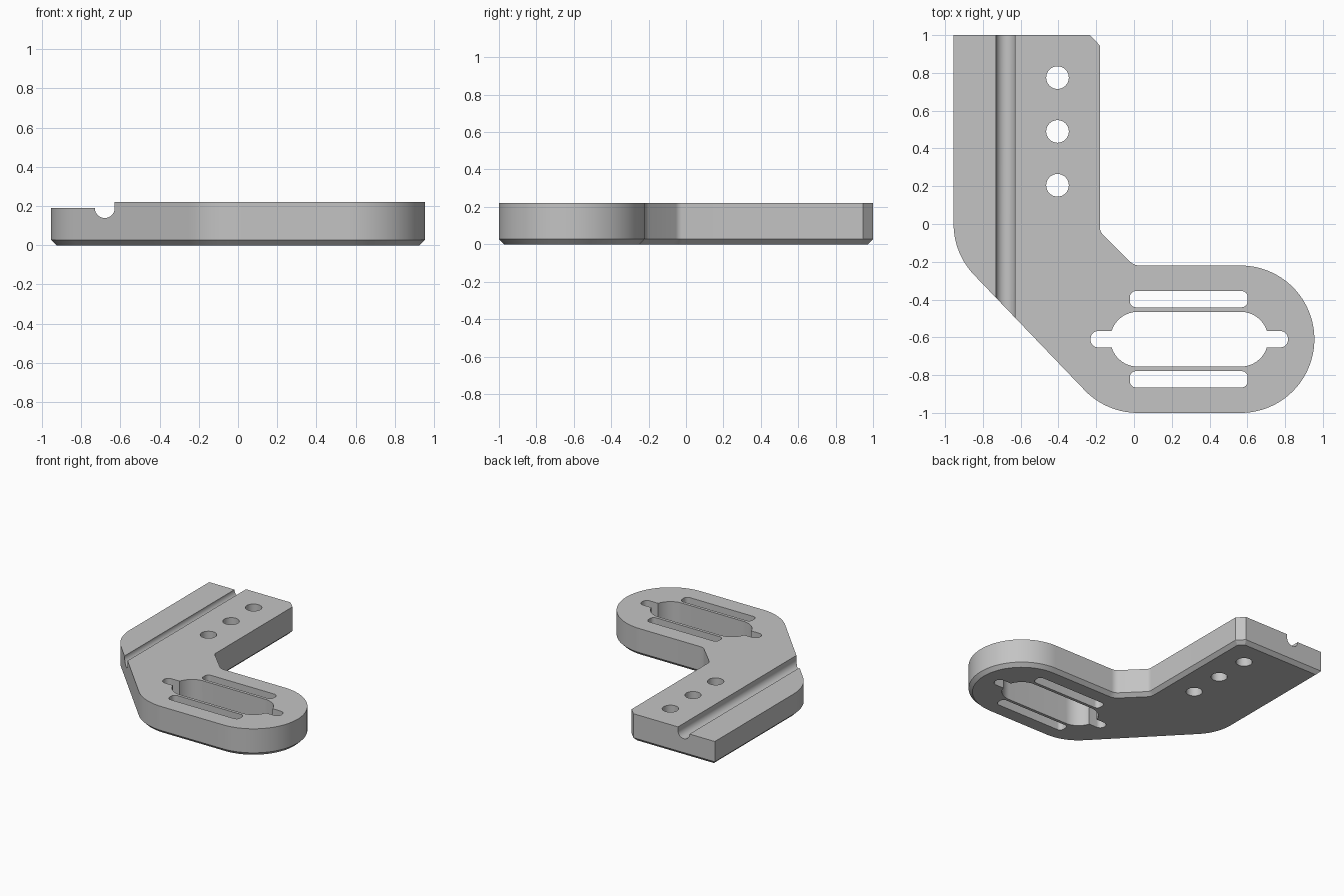
import bpy, bmesh, math
from mathutils import Vector

if "Cube" in bpy.data.objects:
    bpy.data.objects.remove(bpy.data.objects["Cube"])

HEIGHT, CHAMFER = 0.22, 0.028
MID_Y = -0.61          # centre line of the slotted foot
LEFT_X, RIGHT_X = 0.02, 0.565   # arc centres of the foot

grey = bpy.data.materials.new("light_grey")
grey.diffuse_color = (0.55, 0.55, 0.55, 1)
grey.use_nodes = True
grey.node_tree.nodes["Principled BSDF"].inputs["Base Color"].default_value = grey.diffuse_color


def arc(cx, cy, r, a0, a1, n=16):
    """Points on an arc, angles in degrees."""
    return [(cx + r * math.cos(math.radians(a0 + (a1 - a0) * i / n)),
             cy + r * math.sin(math.radians(a0 + (a1 - a0) * i / n))) for i in range(n + 1)]


def fillet(a, p, b, t, n=6):
    """Round the corner p between a and b, with tangent length t."""
    a, p, b = Vector(a), Vector(p), Vector(b)
    s, e = p + (a - p).normalized() * t, p + (b - p).normalized() * t
    return [tuple(s * (1 - u) ** 2 + p * 2 * u * (1 - u) + e * u * u)
            for u in (i / n for i in range(n + 1))]


def inset(pts, d):
    """Mitred inward offset of a counter-clockwise outline."""
    out = []
    for i, p in enumerate(pts):
        p = Vector(p)
        e1 = (p - Vector(pts[i - 1])).normalized()
        e2 = (Vector(pts[(i + 1) % len(pts)]) - p).normalized()
        n1, n2 = Vector((-e1.y, e1.x)), Vector((-e2.y, e2.x))
        out.append(tuple(p + (n1 + n2) * d / (1 + n1.dot(n2))))
    return out


def loft(name, rings):
    """Solid through matching rings of 3D points, capped at both ends."""
    bm = bmesh.new()
    rows = [[bm.verts.new(p) for p in r] for r in rings]
    n = len(rows[0])
    for lo, hi in zip(rows, rows[1:]):
        for i in range(n):
            j = (i + 1) % n
            bm.faces.new((lo[i], lo[j], hi[j], hi[i]))
    bm.faces.new(rows[0][::-1])
    bm.faces.new(rows[-1])
    bmesh.ops.recalc_face_normals(bm, faces=bm.faces)
    me = bpy.data.meshes.new(name)
    bm.to_mesh(me)
    bm.free()
    me.materials.append(grey)
    ob = bpy.data.objects.new(name, me)
    bpy.context.collection.objects.link(ob)
    return ob


def at_z(pts, z):
    return [(x, y, z) for x, y in pts]


def through_cutter(name, pts):
    return loft(name, [at_z(pts, -0.1), at_z(pts, 0.4)])


def rounded_box(x0, x1, y0, y1, r):
    return (arc(x1 - r, y0 + r, r, -90, 0, 8) + arc(x1 - r, y1 - r, r, 0, 90, 8)
            + arc(x0 + r, y1 - r, r, 90, 180, 8) + arc(x0 + r, y0 + r, r, 180, 270, 8))


# Angled plate with a chamfered lower rim
inner_a, inner_b = (-0.18, -0.04), (0.0, -0.22)
outline = (arc(-0.565, 0.0, 0.39, 180, 225)
           + arc(LEFT_X, MID_Y, 0.39, 225, 270)
           + arc(RIGHT_X, MID_Y, 0.39, -90, 90, 48)
           + fillet((0.5, -0.22), inner_b, inner_a, 0.03)
           + fillet(inner_b, inner_a, (-0.18, 0.9), 0.02)
           + [(-0.18, 0.945), (-0.235, 1.0), (-0.955, 1.0)])
plate = loft("bracket_plate", [at_z(inset(outline, CHAMFER), 0),
                               at_z(outline, CHAMFER), at_z(outline, HEIGHT)])

cutters = []
# Round bolt holes
for y in (0.205, 0.49, 0.775):
    cutters.append(through_cutter("bolt_hole", arc(-0.405, y, 0.06, 0, 348.75, 31)))
# Narrow side slots
for s in (-1, 1):
    y = MID_Y + s * 0.212
    cutters.append(through_cutter("side_slot", rounded_box(-0.022, 0.602, y - 0.043, y + 0.043, 0.032)))
# Wide central opening with a notch at each end
a = math.degrees(math.asin(0.043 / 0.145))
right_end = (arc(RIGHT_X, MID_Y, 0.145, -90, -a)
             + arc(0.775, MID_Y - 0.003, 0.04, -90, 0, 8)
             + arc(0.775, MID_Y + 0.003, 0.04, 0, 90, 8)
             + arc(RIGHT_X, MID_Y, 0.145, a, 90))
centre = (LEFT_X + RIGHT_X) / 2
left_end = [(2 * centre - x, 2 * MID_Y - y) for x, y in right_end]
cutters.append(through_cutter("central_opening", right_end + left_end))
# Lowered edge strip and round-bottomed groove
step = ([(-1.3, 0.4), (-1.3, 0.19)] + arc(-0.68, 0.19, 0.051, 180, 360, 20) + [(-0.629, 0.4)])
cutters.append(loft("groove", [[(x, y, z) for x, z in step] for y in (-1.3, 1.3)]))

# Cut everything out of the plate
for c in cutters:
    mod = plate.modifiers.new(c.name, 'BOOLEAN')
    mod.operation, mod.solver, mod.object = 'DIFFERENCE', 'EXACT', c
cut = bpy.data.meshes.new_from_object(
    plate.evaluated_get(bpy.context.evaluated_depsgraph_get()))
plate.modifiers.clear()
plate.data = cut
for c in cutters:
    bpy.data.objects.remove(c)

bpy.context.view_layer.objects.active = plate
plate.select_set(True)
bpy.ops.object.shade_smooth_by_angle(angle=math.radians(25))
